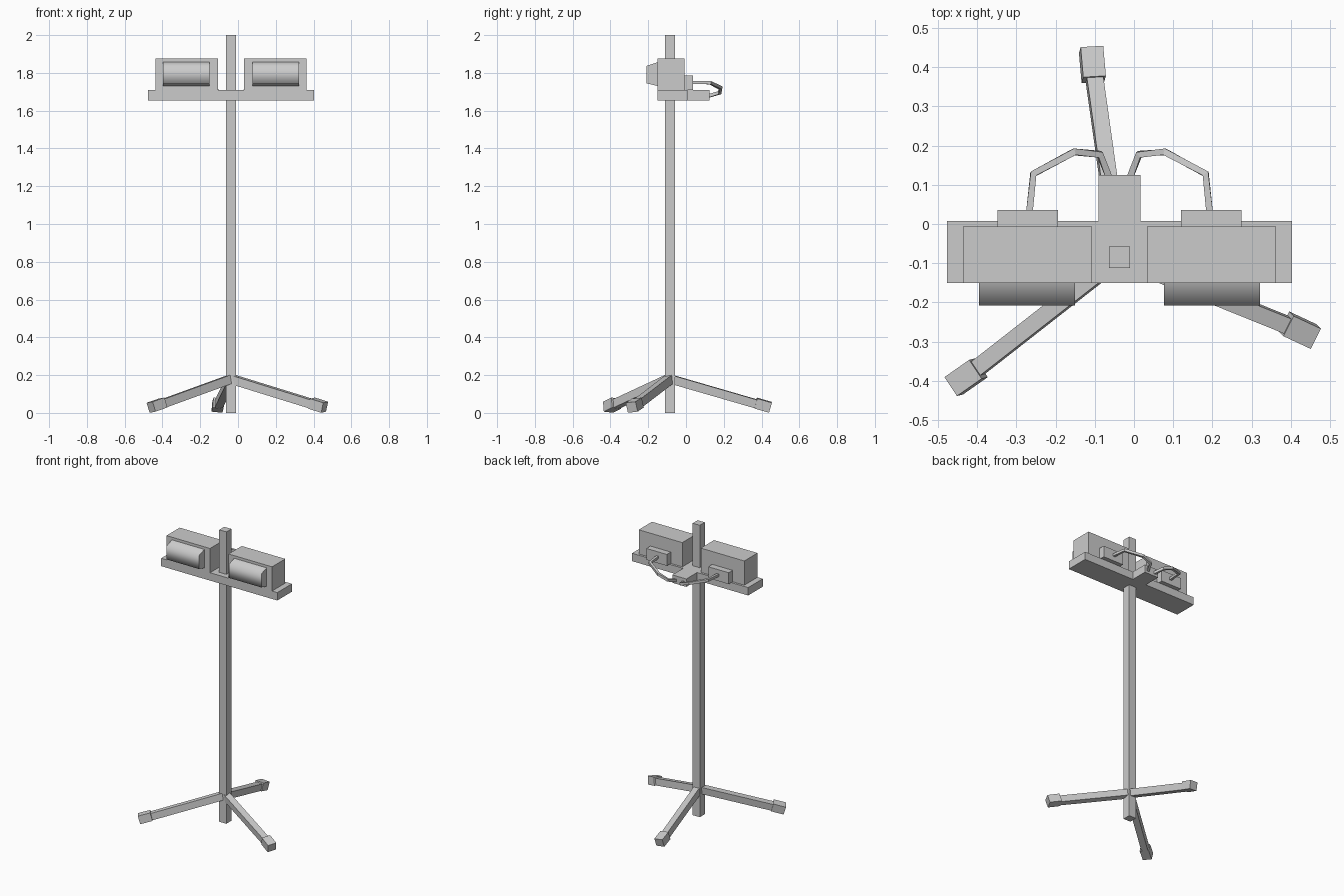
import bpy, bmesh
from math import radians, sin, cos, atan2
from mathutils import Vector, Matrix

if "Cube" in bpy.data.objects:
    bpy.data.objects.remove(bpy.data.objects["Cube"])

CX, CY = -0.037, -0.085          # pole axis
PITCH = radians(16)


def mesh_object(name, bm):
    bmesh.ops.recalc_face_normals(bm, faces=bm.faces)
    me = bpy.data.meshes.new(name)
    bm.to_mesh(me)
    bm.free()
    ob = bpy.data.objects.new(name, me)
    bpy.context.collection.objects.link(ob)
    return ob


def box(name, lo, hi, matrix=Matrix()):
    lo, hi = Vector(lo), Vector(hi)
    bm = bmesh.new()
    bmesh.ops.create_cube(bm, size=1)
    for v in bm.verts:
        v.co = matrix @ Vector([(lo[i] + hi[i]) / 2 + v.co[i] * (hi[i] - lo[i]) for i in range(3)])
    return mesh_object(name, bm)


def prism(name, outline, depth):
    """Extrude a closed 3D outline by a vector."""
    bm = bmesh.new()
    face = bm.faces.new([bm.verts.new(p) for p in outline])
    ext = bmesh.ops.extrude_face_region(bm, geom=[face])['geom']
    bmesh.ops.translate(bm, vec=depth, verts=[v for v in ext if isinstance(v, bmesh.types.BMVert)])
    return mesh_object(name, bm)


def tube(name, points, r):
    """Square-section cable swept along a path."""
    pts = [Vector(p) for p in points]
    bm = bmesh.new()
    rings = []
    for i, p in enumerate(pts):
        t = (pts[min(i + 1, len(pts) - 1)] - pts[max(i - 1, 0)]).normalized()
        side = t.cross(Vector((0, 0, 1))).normalized()
        up = side.cross(t)
        rings.append([bm.verts.new(p + (side * a + up * b) * r)
                      for a, b in ((-1, -1), (1, -1), (1, 1), (-1, 1))])
    for a, b in zip(rings, rings[1:]):
        for k in range(4):
            bm.faces.new((a[k], a[(k + 1) % 4], b[(k + 1) % 4], b[k]))
    bm.faces.new(rings[0])
    bm.faces.new(rings[-1])
    return mesh_object(name, bm)


# Pole
box("pole", (CX - 0.027, CY - 0.027, 0), (CX + 0.027, CY + 0.027, 2))

# T-shaped shelf with rear tab
shelf = [(-0.477, -0.15), (0.403, -0.15), (0.403, 0.008), (0.016, 0.008),
         (0.016, 0.125), (-0.09, 0.125), (-0.09, 0.008), (-0.477, 0.008)]
prism("shelf", [(x, y, 1.655) for x, y in shelf], (0, 0, 0.054))

# Two lamps with lens, rear connector and cable, mirrored about the pole
for side, s in (("left", -1), ("right", 1)):
    def span(a, b):
        return sorted((CX + s * a, CX + s * b))
    x0, x1 = span(0.07, 0.4)
    box(side + "_lamp_housing", (x0, -0.15, 1.709), (x1, -0.007, 1.875))
    x0, x1 = span(0.113, 0.359)
    lens = prism(side + "_lens",
                 [(x0, y, z) for y, z in ((-0.15, 1.73), (-0.208, 1.745),
                                          (-0.208, 1.837), (-0.15, 1.857))],
                 (x1 - x0, 0, 0))
    bpy.context.view_layer.objects.active = lens
    lens.select_set(True)
    bpy.ops.object.shade_smooth_by_angle(angle=radians(80))
    lens.select_set(False)
    x0, x1 = span(0.157, 0.312)
    box(side + "_connector", (x0, -0.007, 1.709), (x1, 0.036, 1.787))
    path = [(0.23, 0.03, 1.75), (0.22, 0.128, 1.748), (0.116, 0.184, 1.72),
            (0.05, 0.178, 1.695), (0.027, 0.12, 1.678)]
    tube(side + "_cable", [(CX + s * x, y, z) for x, y, z in path], 0.0085)

# Three sloping legs with feet, slightly rolled
for name, deg in (("back", 98), ("right", -22), ("left", 218)):
    def frame(r, z, yaw):
        a = radians(deg)
        return (Matrix.Translation((CX + r * cos(a), CY + r * sin(a), z))
                @ Matrix.Rotation(radians(deg + yaw), 4, 'Z')
                @ Matrix.Rotation(PITCH, 4, 'Y')
                @ Matrix.Rotation(radians(6), 4, 'X'))
    box(name + "_leg", (0, -0.021, -0.023), (0.5, 0.021, 0.023), frame(0, 0.18, 0))
    box(name + "_foot", (-0.04, -0.029, -0.0275), (0.04, 0.029, 0.0275), frame(0.497, 0.041, -3))
